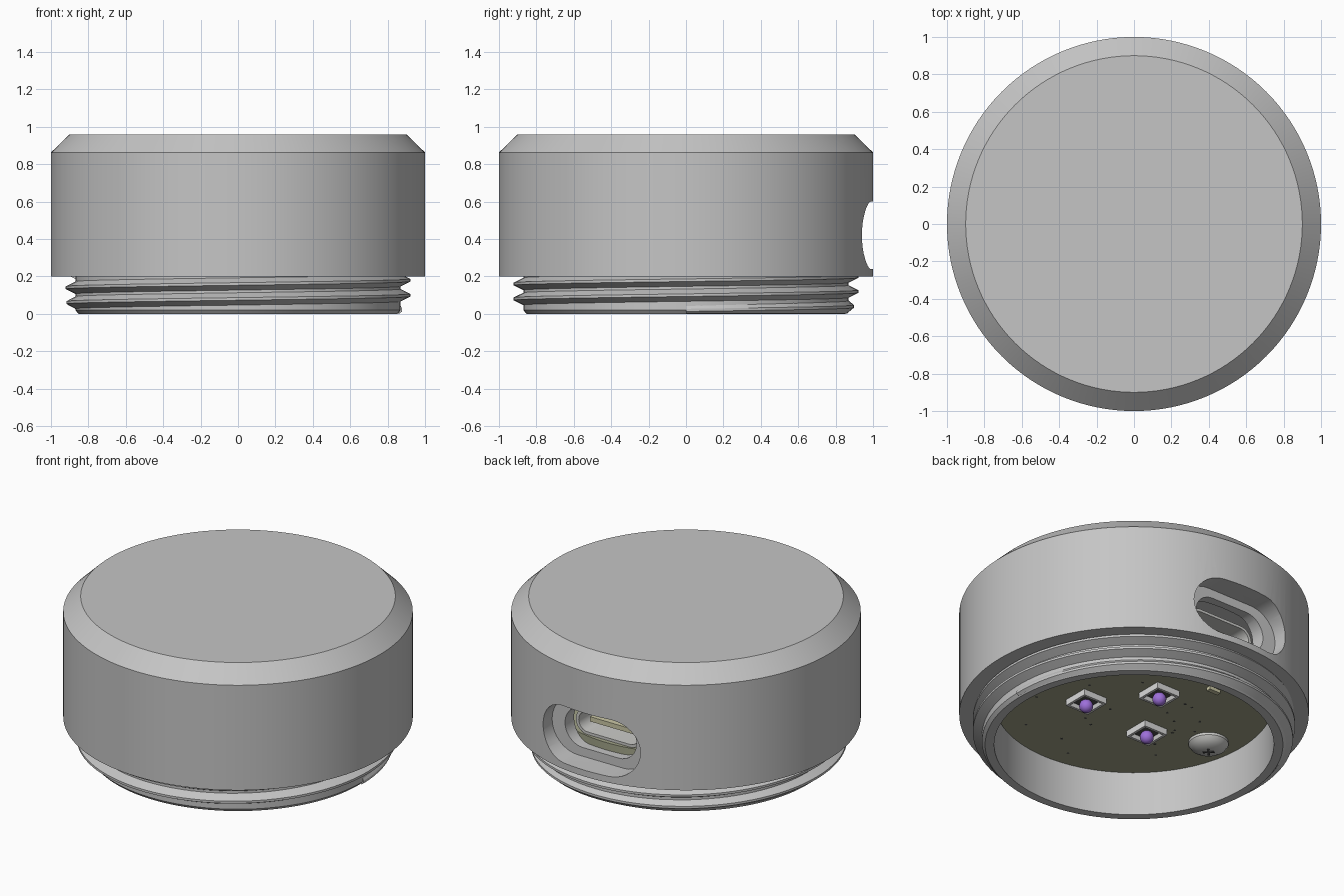
import bpy, bmesh, math, random
from mathutils import Matrix

if "Cube" in bpy.data.objects:
    bpy.data.objects.remove(bpy.data.objects["Cube"])


def material(name, r, g, b):
    m = bpy.data.materials.new(name)
    m.use_nodes = True
    m.diffuse_color = (r, g, b, 1)
    node = next(n for n in m.node_tree.nodes if n.type == 'BSDF_PRINCIPLED')
    node.inputs["Base Color"].default_value = (r, g, b, 1)
    return m


GREY = material("housing grey", .56, .56, .56)
OLIVE = material("board olive", .36, .37, .25)
WHITE = material("package white", .7, .7, .7)
DARK = material("dark grey", .08, .08, .08)
PURPLE = material("lens purple", .34, .16, .7)
STEEL = material("steel", .6, .6, .58)
CREAM = material("contact cream", .6, .58, .38)


def finish(name, bm, *mats, loc=(0, 0, 0)):
    bmesh.ops.recalc_face_normals(bm, faces=bm.faces)
    me = bpy.data.meshes.new(name)
    bm.to_mesh(me)
    bm.free()
    ob = bpy.data.objects.new(name, me)
    ob.location = loc
    for m in mats:
        me.materials.append(m)
    bpy.context.collection.objects.link(ob)
    return ob


def smooth(ob):
    bpy.ops.object.select_all(action='DESELECT')
    ob.select_set(True)
    bpy.context.view_layer.objects.active = ob
    bpy.ops.object.shade_smooth_by_angle(angle=math.radians(28))


def lathe(name, profile, mat, steps=128, loc=(0, 0, 0)):
    bm = bmesh.new()
    vs = [bm.verts.new((r, 0, z)) for r, z in profile]
    es = [bm.edges.new(p) for p in zip(vs, vs[1:])]
    bmesh.ops.spin(bm, geom=vs + es, cent=(0, 0, 0), axis=(0, 0, 1),
                   angle=math.tau, steps=steps)
    bmesh.ops.remove_doubles(bm, verts=bm.verts, dist=.0005)
    return finish(name, bm, mat, loc=loc)


def box(name, size, loc, mat):
    bm = bmesh.new()
    bmesh.ops.create_cube(bm, size=1, matrix=Matrix.Diagonal((*size, 1)))
    return finish(name, bm, mat, loc=loc)


PORT_Z = .42


def stadium(name, w, h, y0, y1, mat, n=16):
    """Rounded slot prism running along y."""
    bm = bmesh.new()
    ring = []
    for side in (1, -1):
        for i in range(n + 1):
            a = side * math.pi / 2 * -1 + math.pi * i / n
            ring.append((side * (w - h) + h * math.cos(a), h * math.sin(a)))
    face = bm.faces.new([bm.verts.new((x, y0, PORT_Z + z)) for x, z in ring])
    out = bmesh.ops.extrude_face_region(bm, geom=[face], use_keep_orig=True)
    new = [v for v in out["geom"] if isinstance(v, bmesh.types.BMVert)]
    bmesh.ops.translate(bm, verts=new, vec=(0, y1 - y0, 0))
    return finish(name, bm, mat)


def cut(ob, cutter):
    cutter.hide_render = True
    mod = ob.modifiers.new("cut", 'BOOLEAN')
    mod.operation = 'DIFFERENCE'
    mod.solver = 'EXACT'
    mod.object = cutter
    bpy.context.view_layer.objects.active = ob
    bpy.ops.object.modifier_apply(modifier=mod.name)
    bpy.data.objects.remove(cutter)


# Housing: hollow turned shell with a stepped port opening in the back
housing = lathe("housing", [(0, .96), (.9, .96), (1, .863), (1, .2), (.87, .2),
                            (.87, .02), (.852, 0), (.8, 0), (.8, .86), (0, .86)], GREY)
cut(housing, stadium("pocket_cutter", .34, .18, .85, 1.2, GREY))
cut(housing, stadium("port_cutter", .25, .125, .6, 1.1, GREY))
smooth(housing)

# Screw thread: tapered-in helical ridge around the neck
bm = bmesh.new()
STEPS, PITCH, TURNS = 96, .08, 2.5
rows = []
for i in range(int(STEPS * TURNS) + 1):
    a = math.tau * i / STEPS
    z = .02 + PITCH * i / STEPS
    tip = min(.922, .858 + z)
    section = [(.862, z - .037), (tip, z - .007), (tip, z + .007), (.862, z + .037)]
    rows.append([bm.verts.new((r * math.cos(a), r * math.sin(a), max(h, .001)))
                 for r, h in section])
for p, q in zip(rows, rows[1:]):
    for k in range(4):
        j = (k + 1) % 4
        bm.faces.new((p[k], q[k], q[j], p[j]))
bm.faces.new(rows[0])
bm.faces.new(rows[-1])
smooth(finish("neck_thread", bm, GREY))

# Circuit board closing the cavity
BOARD = .275
smooth(lathe("circuit_board", [(0, BOARD), (.797, BOARD), (.797, .34), (0, .34)], OLIVE))

# Port connector: hollow shell with a tongue
shell = stadium("connector_shell", .23, .08, .35, .77, STEEL)
cut(shell, stadium("shell_cutter", .21, .063, .4, .9, STEEL))
smooth(shell)
box("connector_tongue", (.32, .3, .03), (0, .58, PORT_Z), CREAM)

# Three light packages: recessed square frame with a round lens
for i, (x, y) in enumerate([(.24, -.14), (-.03, .19), (-.255, -.19)]):
    bm = bmesh.new()
    bmesh.ops.create_cube(bm, size=1, matrix=Matrix.Diagonal((.165, .165, .04, 1)))
    bm.normal_update()
    bottom = [f for f in bm.faces if f.normal.z < -.5]
    bmesh.ops.inset_region(bm, faces=bottom, thickness=.022)
    bmesh.ops.inset_region(bm, faces=bottom, thickness=.012, depth=-.022)
    bottom[0].material_index = 1
    finish(f"light_frame_{i + 1}", bm, WHITE, DARK, loc=(x, y, BOARD - .018))
    bm = bmesh.new()
    bmesh.ops.create_uvsphere(bm, u_segments=24, v_segments=16, radius=.04)
    smooth(finish(f"light_lens_{i + 1}", bm, PURPLE, loc=(x, y, .228)))

# Pan-head screws with a cross recess
for side, x in (("right", -.615), ("left", .615)):
    smooth(lathe(f"screw_{side}", [(.115, .28), (.115, .26), (.1, .24), (.07, .222),
                                   (.035, .213), (0, .211)], STEEL, 32, (x, -.07, 0)))
    for k in range(2):
        bar = box(f"screw_cross_{side}_{k + 1}", (.065, .014, .006),
                  (x, -.07, .211), DARK)
        bar.rotation_euler.z = math.pi * (.25 + k / 2)

# Small chip and plated holes on the underside of the board
box("small_chip", (.08, .03, .02), (-.245, .416, BOARD - .01), CREAM)
random.seed(4)
bm = bmesh.new()
for i in range(36):
    a, r = random.uniform(0, math.tau), .74 * math.sqrt(random.random())
    bmesh.ops.create_cone(bm, cap_ends=True, segments=8, radius1=.008, radius2=.008,
                          depth=.002, matrix=Matrix.Translation(
                              (r * math.cos(a), r * math.sin(a), BOARD)))
finish("board_holes", bm, DARK)
